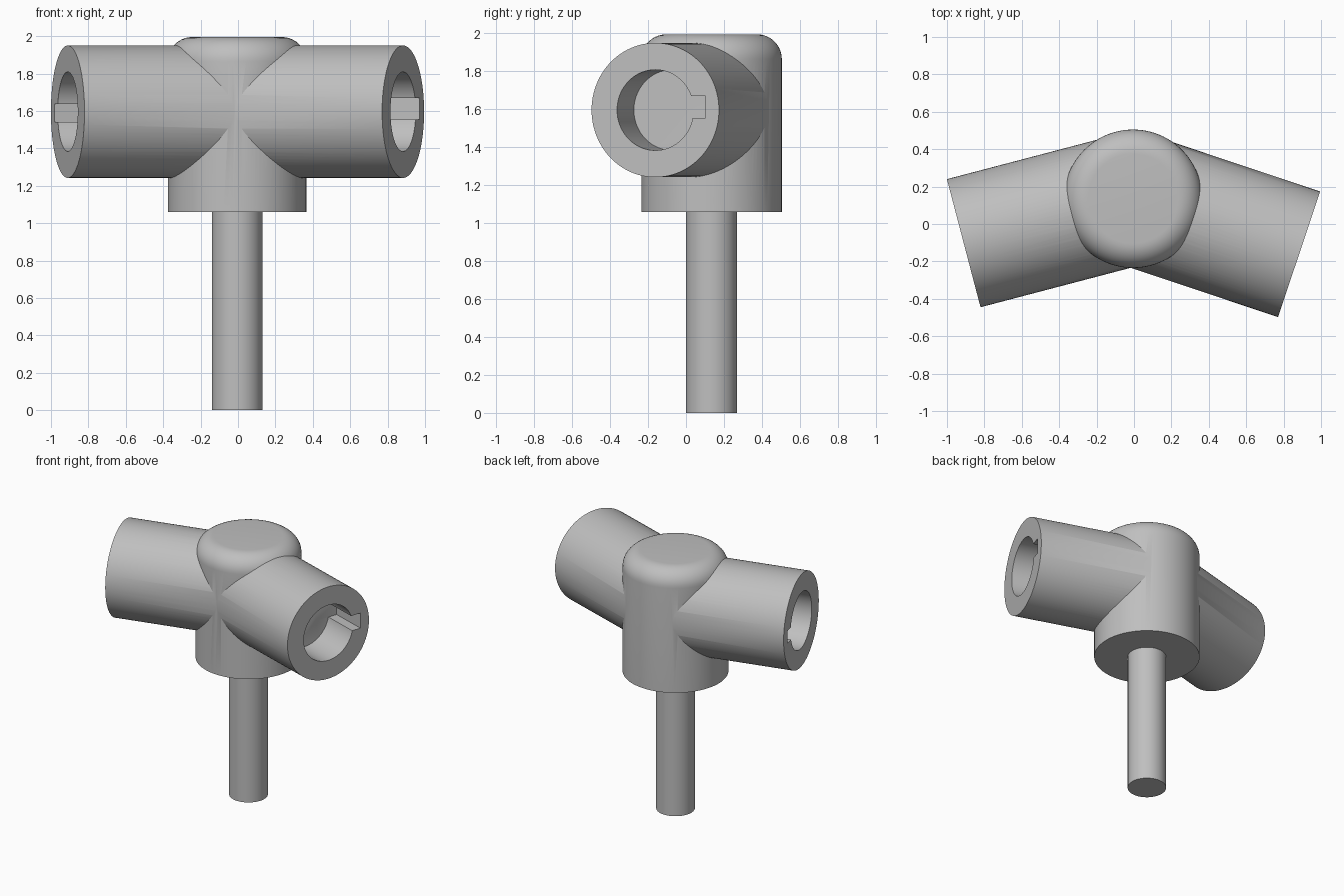
import bpy
import bmesh
from math import radians, pi
from mathutils import Matrix, Vector

cube = bpy.data.objects.get("Cube")
if cube:
    bpy.data.objects.remove(cube, do_unlink=True)

grey = bpy.data.materials.new("grey_metal")
grey.use_nodes = True
colour = (0.52, 0.52, 0.52, 1)
grey.diffuse_color = colour
grey.node_tree.nodes["Principled BSDF"].inputs["Base Color"].default_value = colour

AXIS = Vector((-0.005, 0.135, 0))
ARM_Z = 1.596
ARM_LENGTH = 0.936
BORE_DEPTH = 0.28


def add_object(name, bm):
    mesh = bpy.data.meshes.new(name)
    bm.to_mesh(mesh)
    bm.free()
    mesh.materials.append(grey)
    obj = bpy.data.objects.new(name, mesh)
    bpy.context.collection.objects.link(obj)
    return obj


def cylinder(name, radius, start, end, place, round_top=0):
    """Cylinder along local z from start to end, with an optional rounded top rim."""
    bm = bmesh.new()
    bmesh.ops.create_cone(bm, cap_ends=True, segments=96, radius1=radius, radius2=radius,
                          depth=end - start, matrix=Matrix.Translation((0, 0, (start + end) / 2)))
    if round_top:
        rim = [e for e in bm.edges if all(v.co.z > end - 1e-4 for v in e.verts)]
        bmesh.ops.bevel(bm, geom=rim, offset=round_top, segments=10, profile=0.5, affect='EDGES')
    bm.transform(place)
    return add_object(name, bm)


def box(name, low, high, place):
    low, high = Vector(low), Vector(high)
    bm = bmesh.new()
    bmesh.ops.create_cube(bm, size=1, matrix=Matrix.Translation((low + high) / 2)
                          @ Matrix.Diagonal((high - low).to_4d()))
    bm.transform(place)
    return add_object(name, bm)


def boolean(target, helper, operation):
    mod = target.modifiers.new(helper.name, 'BOOLEAN')
    mod.operation = operation
    mod.solver = 'EXACT'
    mod.object = helper
    helper.hide_render = True


# Hub and pin
body = cylinder("joint_body", 0.37, 1.06, 1.995, Matrix.Translation(AXIS), 0.13)
pin = cylinder("pin", 0.135, 0, 1.2, Matrix.Translation(AXIS))
helpers = [pin]
boolean(body, pin, 'UNION')

# Two swept-back sockets: name, heading, keyway height offset, keyway half width
cutters = []
for side, heading, key_z, key_half in (("left", -18.5, 0.016, 0.058),
                                       ("right", 180 + 14.7, -0.008, 0.048)):
    aim = (Matrix.Translation(AXIS + Vector((0, 0, ARM_Z)))
           @ Matrix.Rotation(radians(heading), 4, 'Z'))
    along = aim @ Matrix.Rotation(pi / 2, 4, 'Y')
    arm = cylinder(side + "_arm", 0.354, 0, ARM_LENGTH, along)
    boolean(body, arm, 'UNION')

    # Blind bore with a keyway on the back side
    floor = ARM_LENGTH - BORE_DEPTH
    bore = cylinder(side + "_bore", 0.2125, floor, ARM_LENGTH + 0.1, along)
    back = 1 if side == "left" else -1
    near, far = sorted((0.1 * back, 0.28 * back))
    key = box(side + "_keyway", (floor, near, key_z - key_half),
              (ARM_LENGTH + 0.1, far, key_z + key_half), aim)
    cutters += [bore, key]
    helpers += [arm, bore, key]

for cutter in cutters:
    boolean(body, cutter, 'DIFFERENCE')

# Bake the booleans, drop the helpers, shade smooth
bpy.context.view_layer.update()
graph = bpy.context.evaluated_depsgraph_get()
baked = bpy.data.meshes.new_from_object(body.evaluated_get(graph))
body.modifiers.clear()
body.data = baked
baked.name = "joint_body"
for helper in helpers:
    bpy.data.objects.remove(helper, do_unlink=True)

bpy.ops.object.select_all(action='DESELECT')
body.select_set(True)
bpy.context.view_layer.objects.active = body
bpy.ops.object.shade_smooth_by_angle(angle=radians(25))
